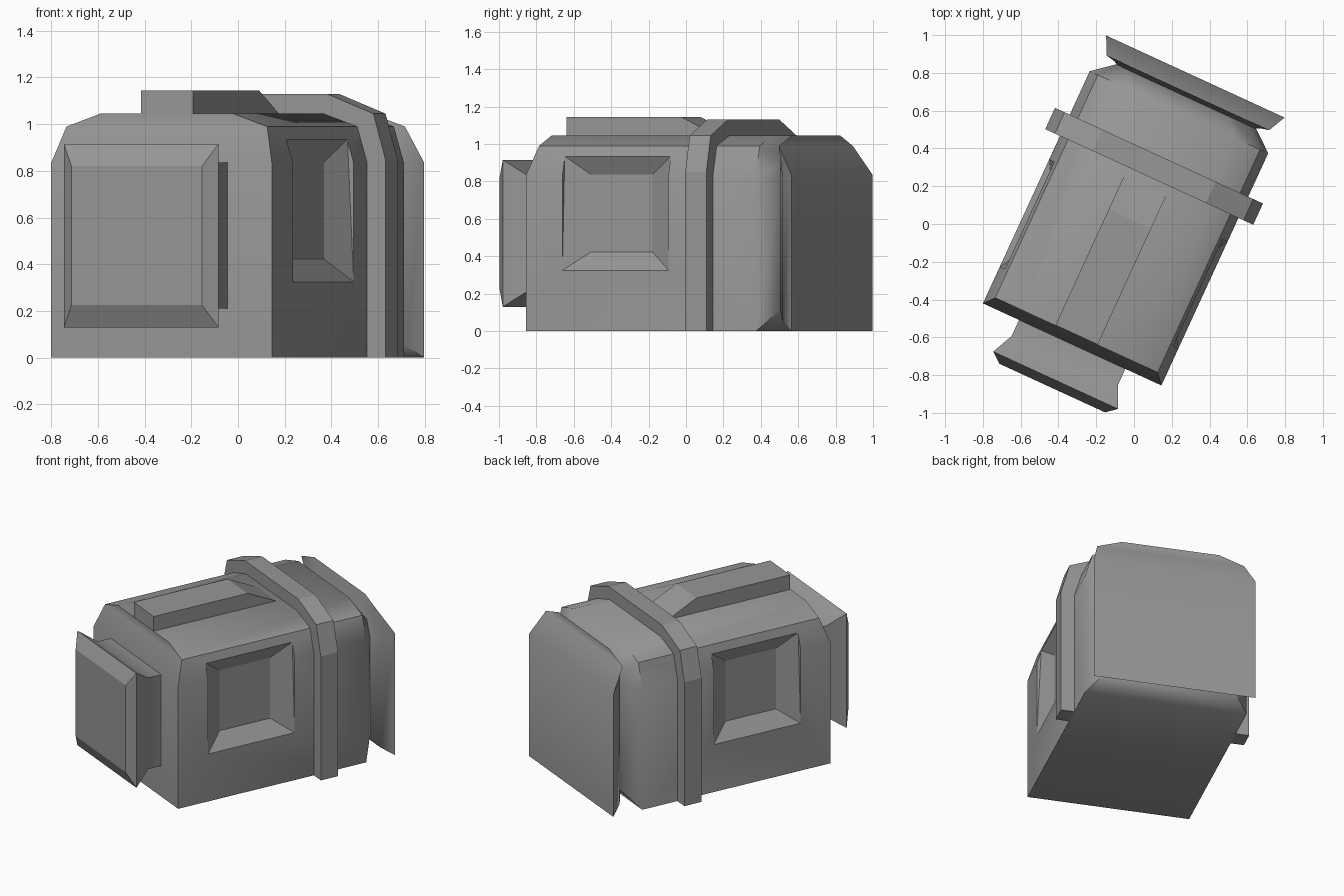
import bpy, bmesh, math
from mathutils import Matrix

if "Cube" in bpy.data.objects:
    bpy.data.objects.remove(bpy.data.objects["Cube"])

TURN = math.radians(-24.7)
PLACE = Matrix.Rotation(TURN, 4, 'Z') @ Matrix.Translation((-0.031, 0, 0))

# Dark grey shared by every part
GREY = bpy.data.materials.new("dark_grey")
GREY.diffuse_color = (0.31, 0.31, 0.31, 1)
GREY.use_nodes = True
GREY.node_tree.nodes["Principled BSDF"].inputs["Base Color"].default_value = GREY.diffuse_color


def loft(name, rings):
    """Skin a series of equal rings and cap both ends with strips of quads."""
    bm = bmesh.new()
    vs = [[bm.verts.new(p) for p in r] for r in rings]
    n = len(rings[0])
    for a, b in zip(vs, vs[1:]):
        for i in range(n):
            j = (i + 1) % n
            bm.faces.new((a[i], a[j], b[j], b[i]))
    for r in (vs[0], vs[-1]):
        for i in range(n // 2 - 1):
            bm.faces.new((r[i], r[i + 1], r[n - 2 - i], r[n - 1 - i]))
    bmesh.ops.recalc_face_normals(bm, faces=bm.faces)
    me = bpy.data.meshes.new(name)
    bm.to_mesh(me)
    bm.free()
    me.materials.append(GREY)
    ob = bpy.data.objects.new(name, me)
    bpy.context.collection.objects.link(ob)
    ob.matrix_world = PLACE
    return ob


def smooth(ob, angle=35):
    bpy.ops.object.select_all(action='DESELECT')
    ob.select_set(True)
    bpy.context.view_layer.objects.active = ob
    bpy.ops.object.shade_smooth_by_angle(angle=math.radians(angle))


def mirrored(half):
    return half + [(-x, z) for x, z in reversed(half)]


def section(y, inset=0.0, tilt=0.0):
    """Rounded-top housing outline; tilt shifts its upper points along y."""
    k = (0.52 - inset) / 0.52
    half = [(0.52 * k, inset), (0.52 * k, 0.835 - inset * 0.3),
            (0.473 * k, 0.99 - inset * 0.8), (0.313 * k, 1.045 - inset)]
    return [(x, y + (tilt if i in (2, 3, 4, 5) else 0), z)
            for i, (x, z) in enumerate(mirrored(half))]


def rect(y, hx, z0, z1):
    return [(-hx, y, z0), (hx, y, z0), (hx, y, z1), (-hx, y, z1)]


# Main housing with softly chamfered back
body = loft("housing", [section(-0.716, 0, 0.054), section(0.637), section(0.735, 0.12)])
smooth(body, 52.5)

# Tapered side pockets, their rim leaning in with the housing side
for side, label in ((1, "right"), (-1, "left")):
    rings = []
    for low, high, hy, hz in ((0.44, 0.44, 0.182, 0.2075), (0.52, 0.491, 0.312, 0.305),
                              (0.60, 0.60, 0.312, 0.305)):
        rings.append([(side * (low if b < 0 else high), -0.19 + a * hy, 0.63 + b * hz)
                      for a, b in ((-1, -1), (1, -1), (1, 1), (-1, 1))])
    cutter = loft(label + "_pocket_cutter", rings)
    cutter.hide_render = True
    cutter.hide_set(True)
    mod = body.modifiers.new(label + "_pocket", 'BOOLEAN')
    mod.operation = 'DIFFERENCE'
    mod.solver = 'EXACT'
    mod.object = cutter

# Flared back panel
smooth(loft("back_panel", [section(0.70, 0.13), section(0.725, 0.12),
                           section(0.77, 0.05, -0.03), section(0.845, 0, -0.095)]), 45)

# Front block: flared neck and bevelled face
smooth(loft("front_neck", [rect(-0.68, 0.31, 0.21, 0.835), rect(-0.81, 0.31, 0.21, 0.835),
                           rect(-0.925, 0.364, 0.13, 0.915)]), 45)
loft("front_face", [rect(-0.925, 0.364, 0.13, 0.915), rect(-0.97, 0.308, 0.225, 0.82)])

# Arched band around the housing
arch = mirrored([(0.606, 0.0), (0.606, 0.85), (0.55, 1.045), (0.33, 1.13)])
loft("band", [[(x, 0.26, z), (x, 0.384, z),
               (x * 0.8, 0.384, max(z - 0.12, 0)), (x * 0.8, 0.26, max(z - 0.12, 0))]
              for x, z in arch])

# Top rail with sloped back end
loft("top_rail", [[(x, -0.66, 1.0), (x, 0.22, 1.0), (x, 0.22, 1.045),
                   (x, 0.015, 1.145), (x, -0.2, 1.145), (x, -0.66, 1.145)]
                  for x in (-0.123, 0.123)])
